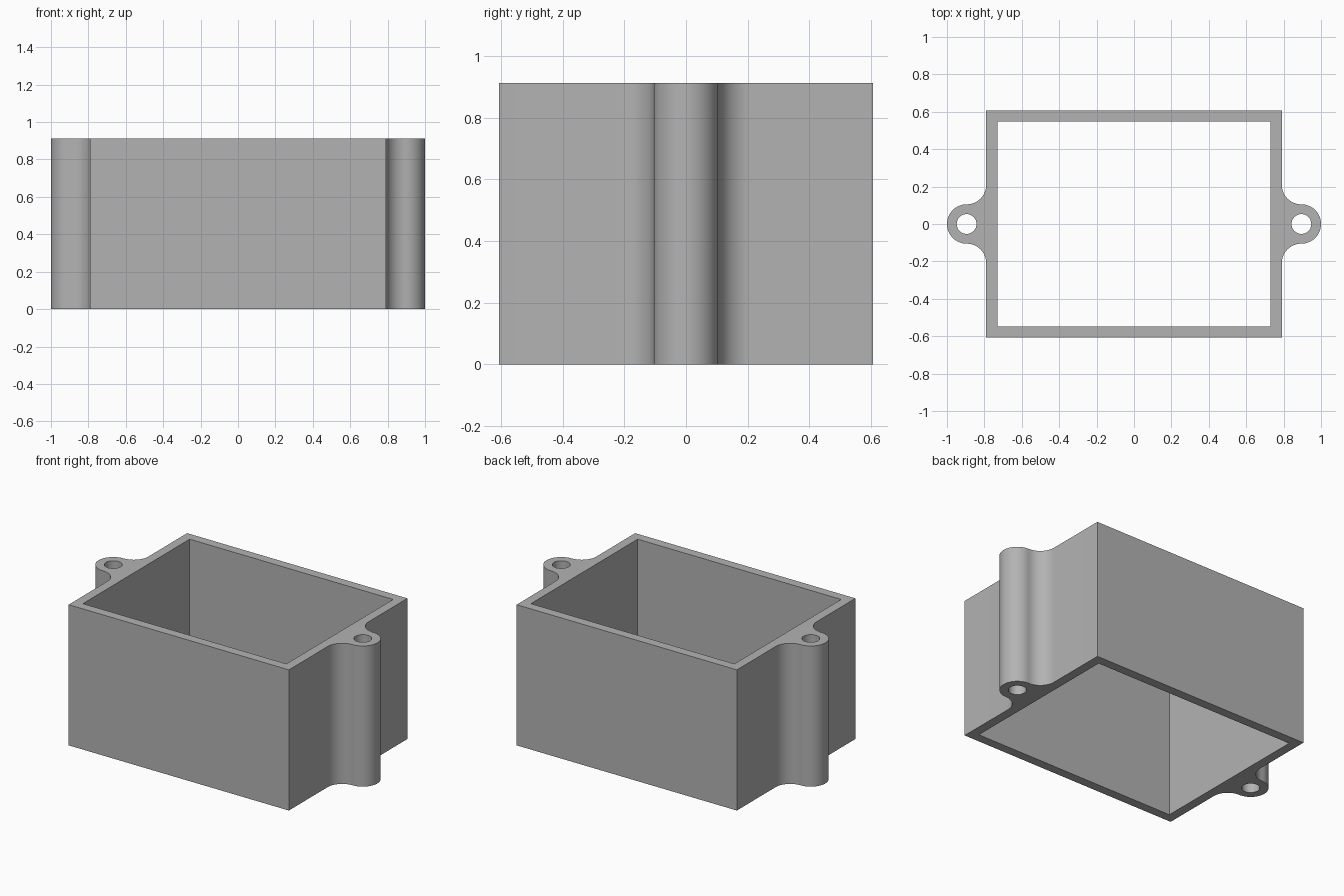
import bpy, bmesh, math

if "Cube" in bpy.data.objects:
    bpy.data.objects.remove(bpy.data.objects["Cube"])

HEIGHT = 0.912
BOX_X, BOX_Y = 0.79, 0.607       # outer half sizes
WALL = 0.06
EAR_X, EAR_R, HOLE_R = 0.895, 0.105, 0.053
FILLET_R = EAR_X - BOX_X


def arc(cx, cy, r, start, end, steps):
    """Points on an arc, angles in degrees."""
    return [(cx + r * math.cos(math.radians(start + (end - start) * i / steps)),
             cy + r * math.sin(math.radians(start + (end - start) * i / steps)))
            for i in range(steps + 1)]


def right_side():
    """Right half of the outline: corner, fillet, rounded ear, fillet, corner."""
    cy = EAR_R + FILLET_R
    pts = [(BOX_X, -BOX_Y)]
    pts += arc(EAR_X, -cy, FILLET_R, 180, 90, 16)
    pts += arc(EAR_X, 0, EAR_R, -90, 90, 32)[1:]
    pts += arc(EAR_X, cy, FILLET_R, 270, 180, 16)[1:]
    return pts + [(BOX_X, BOX_Y)]


# Outline, box opening and the two screw holes
half = right_side()
ix, iy = BOX_X - WALL, BOX_Y - WALL
loops = [half + [(-x, -y) for x, y in half],
         [(-ix, -iy), (ix, -iy), (ix, iy), (-ix, iy)]]
loops += [arc(s * EAR_X, 0, HOLE_R, 0, 360, 32)[:-1] for s in (-1, 1)]

# Filled flat profile extruded to full height
curve = bpy.data.curves.new("frame_profile", 'CURVE')
curve.dimensions = '2D'
curve.fill_mode = 'BOTH'
curve.extrude = HEIGHT / 2
for pts in loops:
    spline = curve.splines.new('POLY')
    spline.points.add(len(pts) - 1)
    for p, (x, y) in zip(spline.points, pts):
        p.co = (x, y, 0, 1)
    spline.use_cyclic_u = True
frame = bpy.data.objects.new("box_frame", curve)
bpy.context.collection.objects.link(frame)
bpy.context.view_layer.objects.active = frame
frame.select_set(True)
bpy.ops.object.convert(target='MESH')
frame = bpy.context.object
frame.name = "box_frame"

# Weld caps to walls and stand the frame on the ground
bm = bmesh.new()
bm.from_mesh(frame.data)
bmesh.ops.remove_doubles(bm, verts=bm.verts, dist=0.0005)
bmesh.ops.translate(bm, verts=bm.verts, vec=(0, 0, HEIGHT / 2))
bmesh.ops.recalc_face_normals(bm, faces=bm.faces)
bm.to_mesh(frame.data)
bm.free()

grey = bpy.data.materials.new("plain_grey")
grey.diffuse_color = (0.45, 0.45, 0.45, 1)
grey.use_nodes = True
grey.node_tree.nodes["Principled BSDF"].inputs["Base Color"].default_value = grey.diffuse_color
frame.data.materials.clear()
frame.data.materials.append(grey)
bpy.ops.object.shade_smooth_by_angle(angle=math.radians(30))
